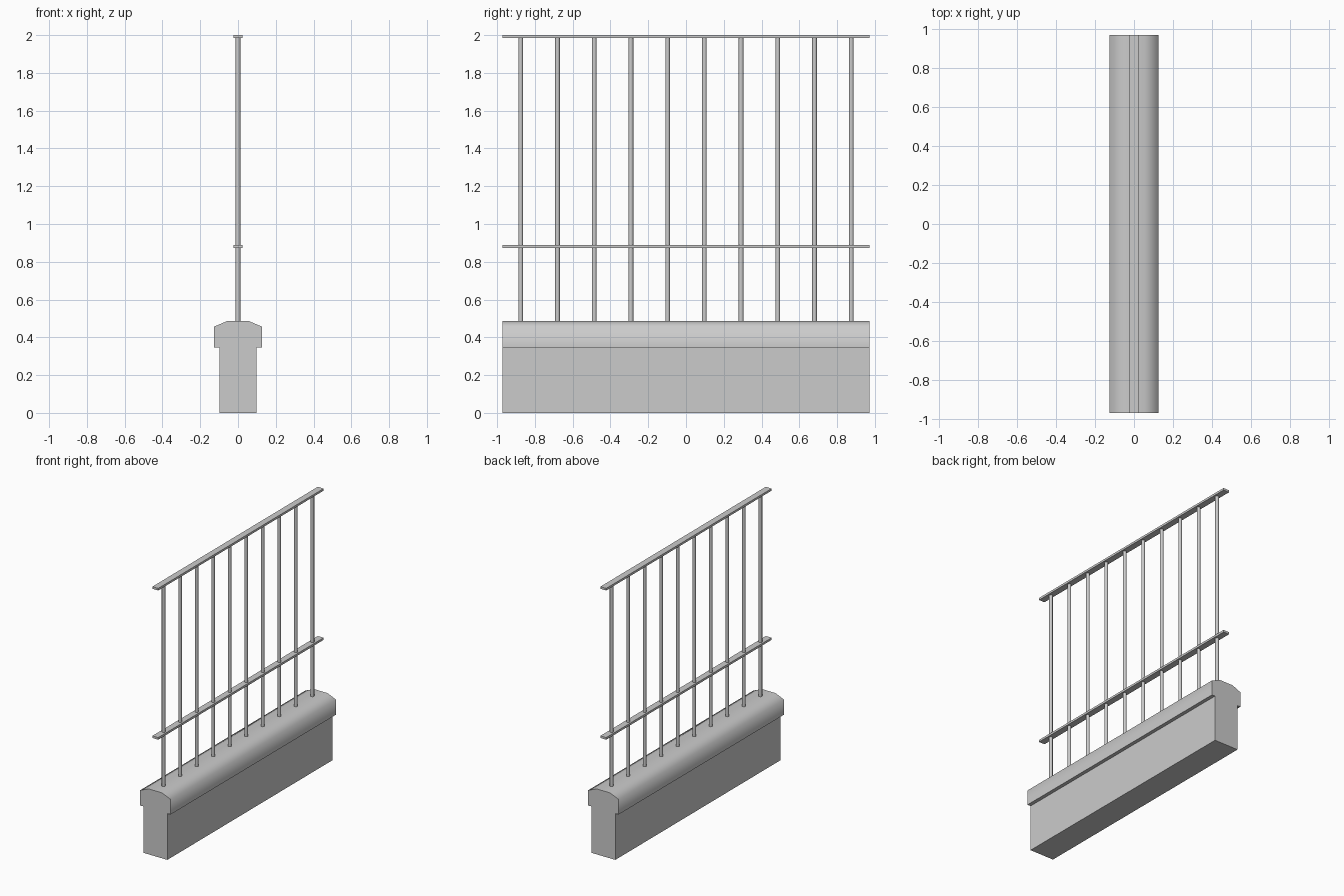
import bpy
import bmesh
import math

cube = bpy.data.objects.get("Cube")
if cube:
    bpy.data.objects.remove(cube, do_unlink=True)

grey = bpy.data.materials.new("plain grey")
grey.use_nodes = True
colour = (0.6, 0.6, 0.6, 1)
grey.diffuse_color = colour
grey.node_tree.nodes["Principled BSDF"].inputs["Base Color"].default_value = colour

LENGTH = 1.944
BARS = 10
STEP = LENGTH / BARS


def add_object(name, bm, smooth_angle=None):
    bmesh.ops.recalc_face_normals(bm, faces=bm.faces[:])
    mesh = bpy.data.meshes.new(name)
    bm.to_mesh(mesh)
    bm.free()
    mesh.materials.append(grey)
    obj = bpy.data.objects.new(name, mesh)
    bpy.context.collection.objects.link(obj)
    if smooth_angle:
        bpy.ops.object.select_all(action='DESELECT')
        obj.select_set(True)
        bpy.context.view_layer.objects.active = obj
        bpy.ops.object.shade_smooth_by_angle(angle=math.radians(smooth_angle))
    return obj


def extrude_half_profile(name, half, smooth_angle=None):
    """Mirror a right-hand (x, z) outline and sweep it along the length."""
    outline = half + [(-x, z) for x, z in reversed(half)]
    bm = bmesh.new()
    face = bm.faces.new([bm.verts.new((x, -LENGTH / 2, z)) for x, z in outline])
    swept = bmesh.ops.extrude_face_region(bm, geom=[face])
    verts = [v for v in swept["geom"] if isinstance(v, bmesh.types.BMVert)]
    bmesh.ops.translate(bm, verts=verts, vec=(0, LENGTH, 0))
    return add_object(name, bm, smooth_angle)


# Masonry base and its rounded coping
extrude_half_profile("base_wall", [(0.099, 0), (0.099, 0.345)])
extrude_half_profile("coping", [(0.099, 0.345), (0.126, 0.345),
                                (0.126, 0.457), (0.056, 0.487)], 75)

# Flat horizontal rails
for name, top in (("middle_rail", 0.89), ("top_rail", 2.0)):
    extrude_half_profile(name, [(0.024, top - 0.016), (0.024, top)])

# Evenly spaced round bars
for i in range(BARS):
    bm = bmesh.new()
    bmesh.ops.create_cone(bm, cap_ends=True, segments=12, radius1=0.0125,
                          radius2=0.0125, depth=1.51)
    bmesh.ops.translate(bm, verts=bm.verts[:],
                        vec=(0, (i - (BARS - 1) / 2) * STEP, 1.235))
    add_object(f"bar_{i + 1}", bm, 40)
